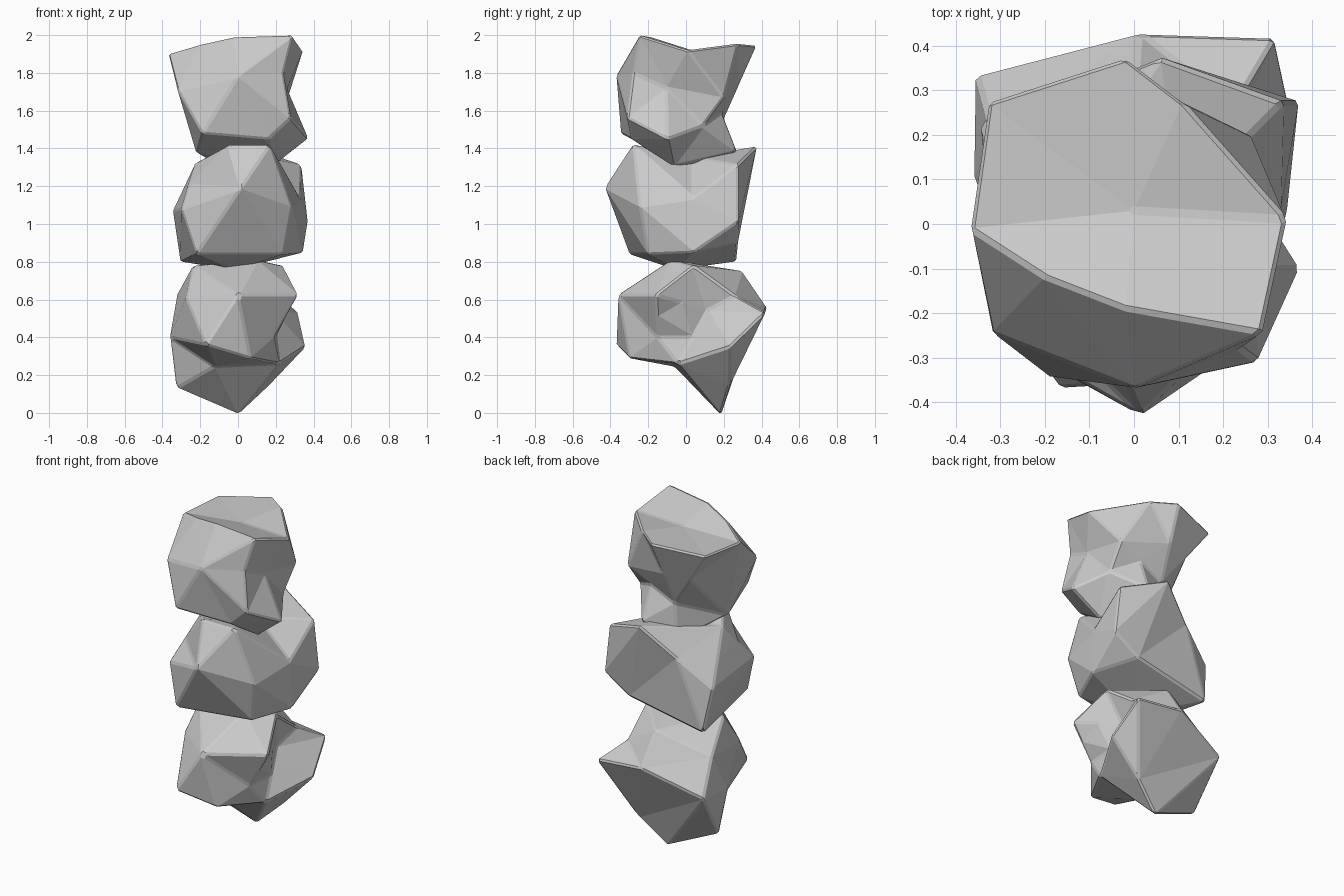
import bpy, bmesh
from mathutils import Vector


def rock(name, centre, corners, creases=()):
    """Faceted boulder: corners are skinned around a centre, then edges chipped by a bevel.
    Each crease is a pair of corners that must be joined by an edge."""
    c = Vector(centre)
    pts = [Vector(p) for p in corners]
    pts += [(pts[a] + pts[b]) / 2 for a, b in creases]
    bm = bmesh.new()
    place = {}
    # Skin the corners as seen from the centre, then move them out to their real place
    for p in pts:
        v = bm.verts.new((p - c).normalized())
        place[v] = p
    bmesh.ops.convex_hull(bm, input=list(bm.verts))
    for v in bm.verts:
        v.co = place[v]
    bmesh.ops.recalc_face_normals(bm, faces=bm.faces)
    mesh = bpy.data.meshes.new(name)
    bm.to_mesh(mesh)
    bm.free()
    ob = bpy.data.objects.new(name, mesh)
    bpy.context.collection.objects.link(ob)
    bev = ob.modifiers.new("chipped_edges", 'BEVEL')
    bev.width = 0.01
    bev.segments = 1
    bev.limit_method = 'ANGLE'
    bev.angle_limit = 0.4
    return ob


# Bottom rock, standing on a point, hollow on its right side
rock("bottom_rock", (0, 0.05, 0.45), [
    (0, -.36, .625), (-.17, -.37, .36), (.065, -.3, .29), (.32, -.16, .625),
    (-.275, -.13, .61), (-.32, .2, .635), (-.125, -.06, .245), (.24, .04, .78),
    (.1, -.08, .81), (-.24, -.03, .78), (.185, .115, .545), (.225, .26, .62),
    (.19, -.15, .4), (.36, .235, .35), (.22, -.04, .26), (.16, .23, .14),
    (0, .185, -.01), (-.325, .14, .13), (.32, .42, .53), (.01, .43, .56),
    (-.355, .335, .43), (-.36, .1, .4), (0, .3, .75)],
    creases=[(10, 14), (10, 3), (10, 13), (3, 12)])

# Middle rock, with a ridge pointing to the front and a valley on top
rock("middle_rock", (0, 0, 1.08), [
    (.015, -.43, 1.19), (-.05, -.28, 1.42), (.17, -.28, 1.42), (.285, -.245, 1.09),
    (-.3, -.25, 1.08), (-.22, -.3, .84), (.24, -.2, .84), (.33, .04, 1.14),
    (.1, .04, 1.355), (.335, .275, 1.315), (.37, .275, 1.01), (.345, .04, .85),
    (.2, .275, .9), (.06, .375, 1.41), (-.225, -.04, 1.325), (-.345, .225, 1.07),
    (-.14, .295, 1.235), (-.305, .265, .8), (-.03, -.05, .755)],
    creases=[(14, 15), (14, 4)])

# Top rock, with a broad flat crown overhanging the back
rock("top_rock", (0, 0, 1.66), [
    (.29, -.245, 2.0), (-.02, -.19, 1.99), (-.2, -.12, 1.95), (-.37, -.01, 1.9),
    (-.33, .275, 1.91), (-.02, .375, 1.945), (.11, .275, 1.955), (.345, .01, 1.92),
    (0, .03, 1.92), (0, -.37, 1.785), (.24, -.28, 1.8), (-.32, -.245, 1.71),
    (.26, -.105, 1.72), (.265, .2, 1.67), (-.05, .18, 1.51), (-.07, .19, 1.285),
    (.12, .27, 1.385), (.375, -.1, 1.45), (.255, .09, 1.52), (.28, -.31, 1.56),
    (.16, -.29, 1.45), (-.19, -.345, 1.48), (.19, -.07, 1.305), (-.22, -.1, 1.375)],
    creases=[(5, 14), (4, 14), (13, 14), (14, 15)])
